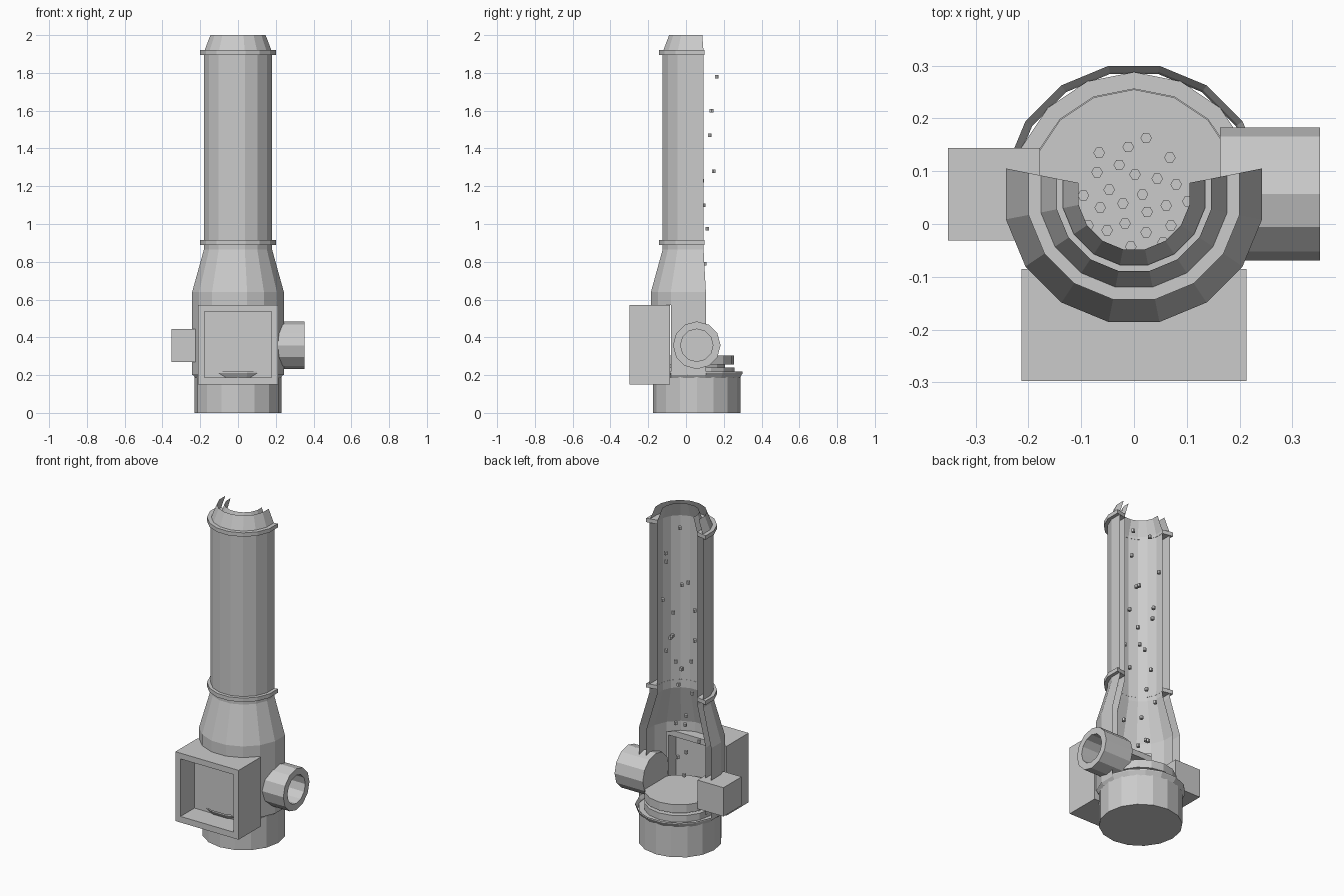
import bpy, bmesh, math
from mathutils import Matrix, Vector

if "Cube" in bpy.data.objects:
    bpy.data.objects.remove(bpy.data.objects["Cube"])

CY = 0.057                      # y of the tower axis
STEP = math.radians(22.5)       # 16-sided tower

metal = bpy.data.materials.new("light grey")
metal.diffuse_color = (0.6, 0.6, 0.6, 1)
metal.use_nodes = True
metal.node_tree.nodes["Principled BSDF"].inputs["Base Color"].default_value = metal.diffuse_color


def finish(name, bm, normals=True):
    if normals:
        bmesh.ops.recalc_face_normals(bm, faces=bm.faces)
    me = bpy.data.meshes.new(name)
    bm.to_mesh(me)
    bm.free()
    me.materials.append(metal)
    ob = bpy.data.objects.new(name, me)
    bpy.context.collection.objects.link(ob)
    return ob


def sweep(name, profile, first, count, closed=False, skip=None, caps=False):
    """Turn (radius, z) points around the tower axis; angle 0 is the front."""
    bm = bmesh.new()
    full = count == 16
    cols = []
    for i in range(count if full else count + 1):
        a = (first + i) * STEP
        cols.append([bm.verts.new((r * math.sin(a), CY - r * math.cos(a), z))
                     for r, z in profile])
    n = len(profile)
    for i in range(count):
        p, q = cols[i], cols[(i + 1) % len(cols)]
        for j in range(n if closed else n - 1):
            if skip and skip(i, profile[j][1]):
                continue
            k = (j + 1) % n
            bm.faces.new((p[j], q[j], q[k], p[k]))
    if caps and full:
        bm.faces.new([c[0] for c in cols])
        bm.faces.new([c[-1] for c in cols])
    elif caps:
        bm.faces.new(cols[0])
        bm.faces.new(cols[-1])
    return finish(name, bm)


def box(name, x0, x1, y0, y1, z0, z1):
    bm = bmesh.new()
    size = Matrix.Diagonal((x1 - x0, y1 - y0, z1 - z0, 1))
    mid = Matrix.Translation(((x0 + x1) / 2, (y0 + y1) / 2, (z0 + z1) / 2))
    bmesh.ops.create_cube(bm, size=1, matrix=mid @ size)
    return finish(name, bm)


# Double-walled tower, open at the back and cut out behind the front hatch
def hatch_gap(i, z):
    return 2 <= i <= 6 and z < 0.56


sweep("outer_wall", [(0.2475, 0.2), (0.2475, 0.57), (0.2475, 0.64), (0.184, 0.865),
                     (0.184, 1.91), (0.149, 2.0)], -4.5, 9, skip=hatch_gap)
sweep("inner_wall", [(0.2045, 0.22), (0.2045, 0.57), (0.2045, 0.63), (0.138, 0.865),
                     (0.138, 1.91), (0.107, 2.0)], -4.5, 9, skip=hatch_gap)

# Clamp rings joining the two walls
for name, z in (("lower_ring", 0.902), ("upper_ring", 1.908)):
    sweep(name, [(0.137, z - 0.012), (0.204, z - 0.012), (0.204, z + 0.012),
                 (0.137, z + 0.012)], -4.5, 9, closed=True, caps=True)

# Base drum, sloping flange and the stacked plates
sweep("base_drum", [(0.231, 0), (0.231, 0.2)], 0, 16, caps=True)
sweep("base_flange", [(0.232, 0.185), (0.2475, 0.21), (0.2475, 0.218), (0.236, 0.2)],
      0.5, 16, closed=True)
sweep("lower_plate", [(0.2, 0.2), (0.2, 0.24)], 0, 16, caps=True)
sweep("plate_hub", [(0.15, 0.24), (0.15, 0.255)], 0, 16, caps=True)
sweep("upper_plate", [(0.198, 0.255), (0.198, 0.305)], 0, 16, caps=True)

# Front hatch: square frame around a recessed panel
bm = bmesh.new()
loops = []
for w, z0, z1, y in ((0.213, 0.15, 0.572, -0.085), (0.213, 0.15, 0.572, -0.298),
                     (0.178, 0.187, 0.537, -0.298), (0.178, 0.187, 0.537, -0.085)):
    loops.append([bm.verts.new(c) for c in
                  ((-w, y, z0), (w, y, z0), (w, y, z1), (-w, y, z1))])
for a in range(4):
    p, q = loops[a], loops[(a + 1) % 4]
    for i in range(4):
        k = (i + 1) % 4
        bm.faces.new((p[i], p[k], q[k], q[i]))
finish("hatch_frame", bm)
box("hatch_panel", -0.178, 0.178, -0.164, -0.158, 0.187, 0.537)

# Side box on the left
box("side_box", -0.353, -0.178, -0.031, 0.144, 0.27, 0.445)

# Round pipe on the right with a blind bore
bm = bmesh.new()
rings = []
for x, r in ((0.163, 0.126), (0.353, 0.126), (0.353, 0.086), (0.24, 0.086)):
    rings.append([bm.verts.new((x, CY + r * math.cos(i * math.pi / 6),
                                0.358 + r * math.sin(i * math.pi / 6)))
                  for i in range(12)])
for p, q in zip(rings, rings[1:]):
    for i in range(12):
        k = (i + 1) % 12
        bm.faces.new((p[i], p[k], q[k], q[i]))
bm.faces.new(rings[0])
bm.faces.new(rings[-1])
finish("side_pipe", bm)

# Small six-sided pellets floating up the tower
pellets = [
    (.023, .163, 1.78), (-.011, .146, 1.28), (-.066, .135, 1.6), (.068, .126, 1.47),
    (-.028, .112, .975), (-.07, .098, .79), (.002, .094, 1.1), (.044, .086, 1.23),
    (.08, .075, 1.68), (-.047, .065, .55), (-.096, .054, 1.42), (.016, .056, .5),
    (.102, .043, 1.12), (-.064, .031, .9), (-.021, .039, .7), (.061, .035, 1.36),
    (.025, .023, 1.88), (-.087, -.003, .6), (-.017, .001, 1.55), (-.051, -.012, 1.2),
    (.023, -.016, .36), (.07, -.003, .67), (-.006, -.043, 1.05), (.055, -.035, .99)]
bm = bmesh.new()
for p in pellets:
    bmesh.ops.create_cone(bm, cap_ends=True, segments=6, radius1=0.011, radius2=0.011,
                          depth=0.018, matrix=Matrix.Translation(Vector(p))
                          @ Matrix.Rotation(math.radians(30), 4, 'Z'))
finish("pellets", bm)
